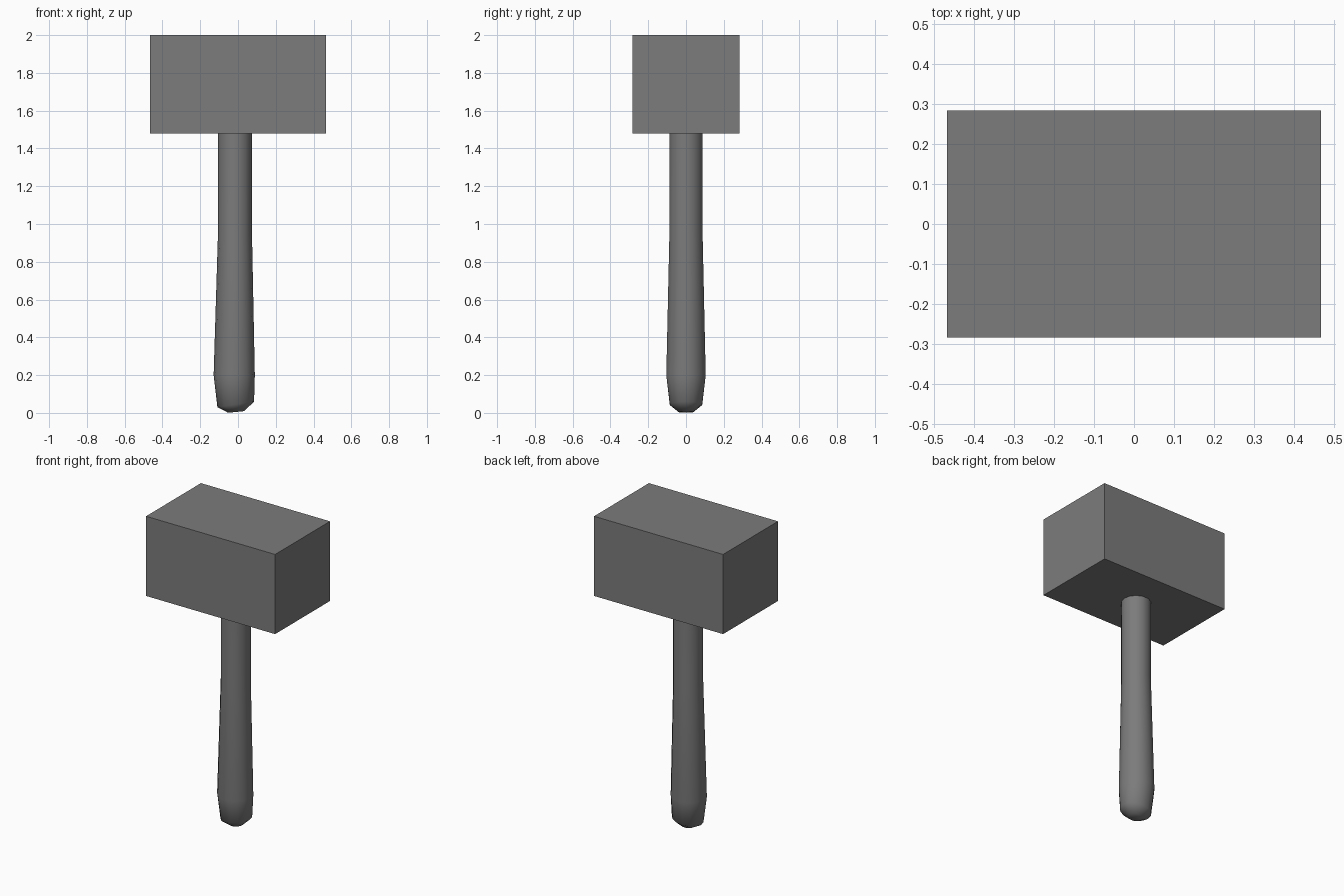
import bpy
import bmesh
import math
from mathutils import Vector

cube = bpy.data.objects.get("Cube")
if cube:
    bpy.data.objects.remove(cube, do_unlink=True)

GREY = (0.2, 0.2, 0.2, 1.0)
mat = bpy.data.materials.new("plain_grey")
mat.use_nodes = True
mat.diffuse_color = GREY
mat.node_tree.nodes["Principled BSDF"].inputs["Base Color"].default_value = GREY


def add_object(name, bm):
    """Turn a bmesh into a named grey object."""
    bmesh.ops.recalc_face_normals(bm, faces=bm.faces)
    mesh = bpy.data.meshes.new(name)
    bm.to_mesh(mesh)
    bm.free()
    mesh.materials.append(mat)
    obj = bpy.data.objects.new(name, mesh)
    bpy.context.collection.objects.link(obj)
    return obj


# Block head
bm = bmesh.new()
bmesh.ops.create_cube(bm, size=1)
bmesh.ops.scale(bm, vec=Vector((0.932, 0.566, 0.52)), verts=bm.verts)
bmesh.ops.translate(bm, vec=Vector((0, 0, 1.74)), verts=bm.verts)
add_object("hammer_head", bm)

# Handle: lofted rings, each (height, centre x, radius x, radius y, tilt)
SIDES = 14
RINGS = [
    (1.50, -0.016, 0.090, 0.090, 0),
    (0.95, -0.016, 0.090, 0.090, 0),
    (0.20, -0.020, 0.109, 0.107, 0),
    (0.045, -0.012, 0.097, 0.088, 0.15),
    (0.005, -0.010, 0.042, 0.040, 0.1),
]
bm = bmesh.new()
loops = []
for z, cx, rx, ry, tilt in RINGS:
    loop = []
    for i in range(SIDES):
        a = math.tau * i / SIDES
        dx = rx * math.cos(a)
        loop.append(bm.verts.new((cx + dx, ry * math.sin(a), z + tilt * dx)))
    loops.append(loop)
for upper, lower in zip(loops, loops[1:]):
    for i in range(SIDES):
        j = (i + 1) % SIDES
        bm.faces.new((upper[i], upper[j], lower[j], lower[i]))
bm.faces.new(loops[0])
bm.faces.new(loops[-1])
handle = add_object("handle", bm)

# Smooth the handle, keeping its top cap sharp
bpy.ops.object.select_all(action='DESELECT')
handle.select_set(True)
bpy.context.view_layer.objects.active = handle
bpy.ops.object.shade_smooth_by_angle(angle=math.radians(60))
